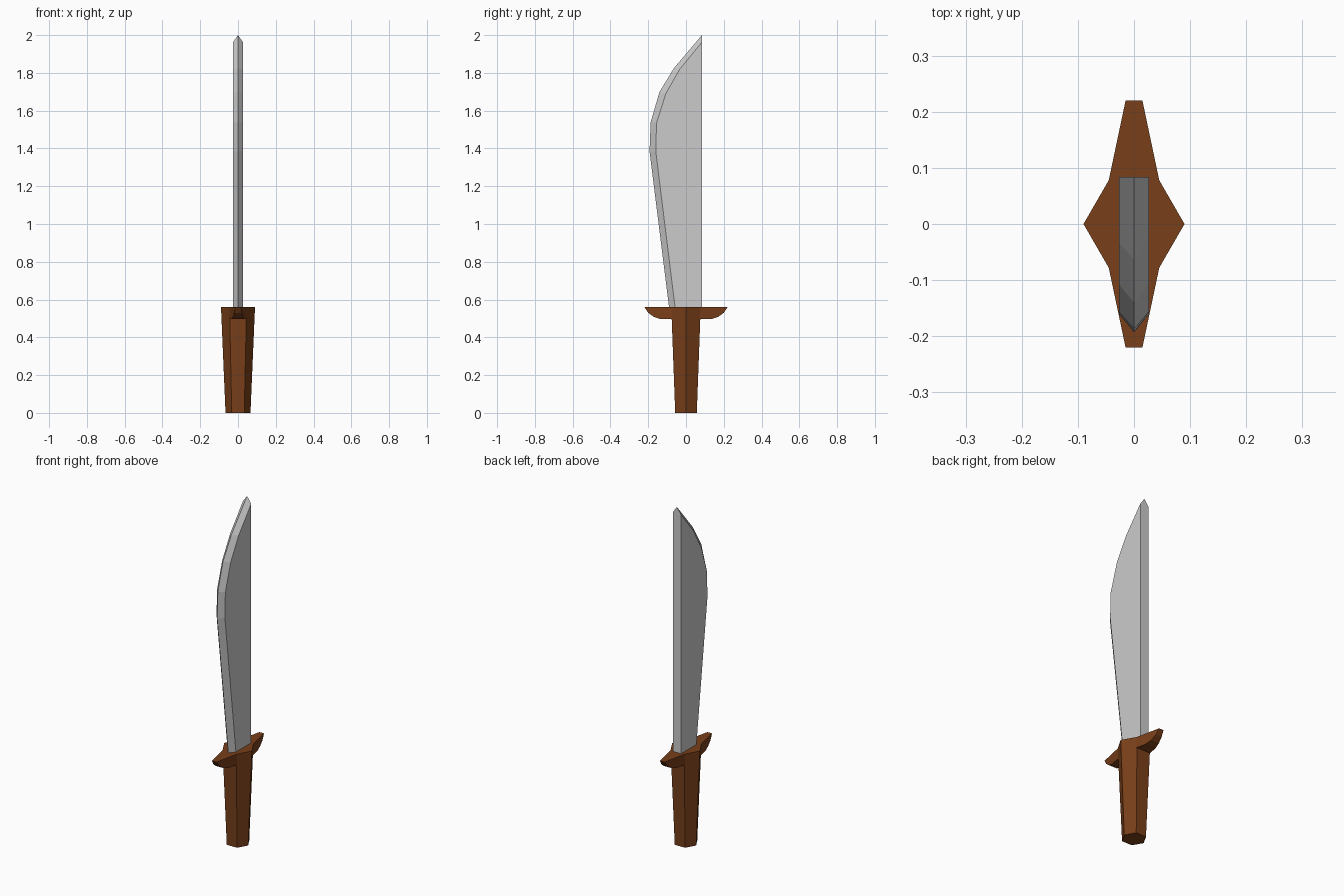
import bpy, bmesh, math

if "Cube" in bpy.data.objects:
    bpy.data.objects.remove(bpy.data.objects["Cube"])

wood = bpy.data.materials.new("wood")
wood.diffuse_color = (0.19, 0.05, 0.01, 1)
wood.use_nodes = True
wood.node_tree.nodes["Principled BSDF"].inputs["Base Color"].default_value = wood.diffuse_color


def loft(name, rings, mat=None):
    """Skin closed rings of equal length and cap both ends."""
    bm = bmesh.new()
    loops = [[bm.verts.new(p) for p in ring] for ring in rings]
    n = len(loops[0])
    for a, b in zip(loops, loops[1:]):
        for i in range(n):
            j = (i + 1) % n
            bm.faces.new((a[i], a[j], b[j], b[i]))
    bm.faces.new(loops[0])
    bm.faces.new(loops[-1])
    bmesh.ops.recalc_face_normals(bm, faces=bm.faces)
    me = bpy.data.meshes.new(name)
    bm.to_mesh(me)
    bm.free()
    if mat:
        me.materials.append(mat)
    ob = bpy.data.objects.new(name, me)
    bpy.context.collection.objects.link(ob)
    return ob


# Grip: tapered hexagonal prism
def hexagon(r, z):
    return [(r * math.cos(i * math.pi / 3), r * math.sin(i * math.pi / 3), z)
            for i in range(6)]


loft("grip", [hexagon(0.066, 0), hexagon(0.09, 0.56)], wood)

# Guard arms: side profile (y, z), narrowing towards the tips
arm = [(0.07, 0.56), (0.07, 0.497), (0.135, 0.497), (0.17, 0.508),
       (0.2, 0.53), (0.22, 0.56)]


def half_width(y):
    return 0.045 - (y - 0.078) * 0.03 / 0.142


for side, label in ((-1, "front"), (1, "back")):
    loft(label + "_guard",
         [[(s * half_width(y), side * y, z) for y, z in arm] for s in (-1, 1)],
         wood)

# Blade: flat cheeks bevelled to a central cutting edge, flat spine
cheek = [(-0.058, 0.56), (-0.16, 1.385), (-0.156, 1.535), (-0.107, 1.69),
         (-0.033, 1.82), (0.084, 1.962), (0.084, 0.56)]
edge = [(-0.09, 0.56), (-0.193, 1.385), (-0.187, 1.54), (-0.14, 1.7),
        (-0.064, 1.825), (0.084, 2.0), (0.084, 0.56)]
loft("blade", [[(x, y, z) for y, z in outline]
               for x, outline in ((-0.027, cheek), (0, edge), (0.027, cheek))])
